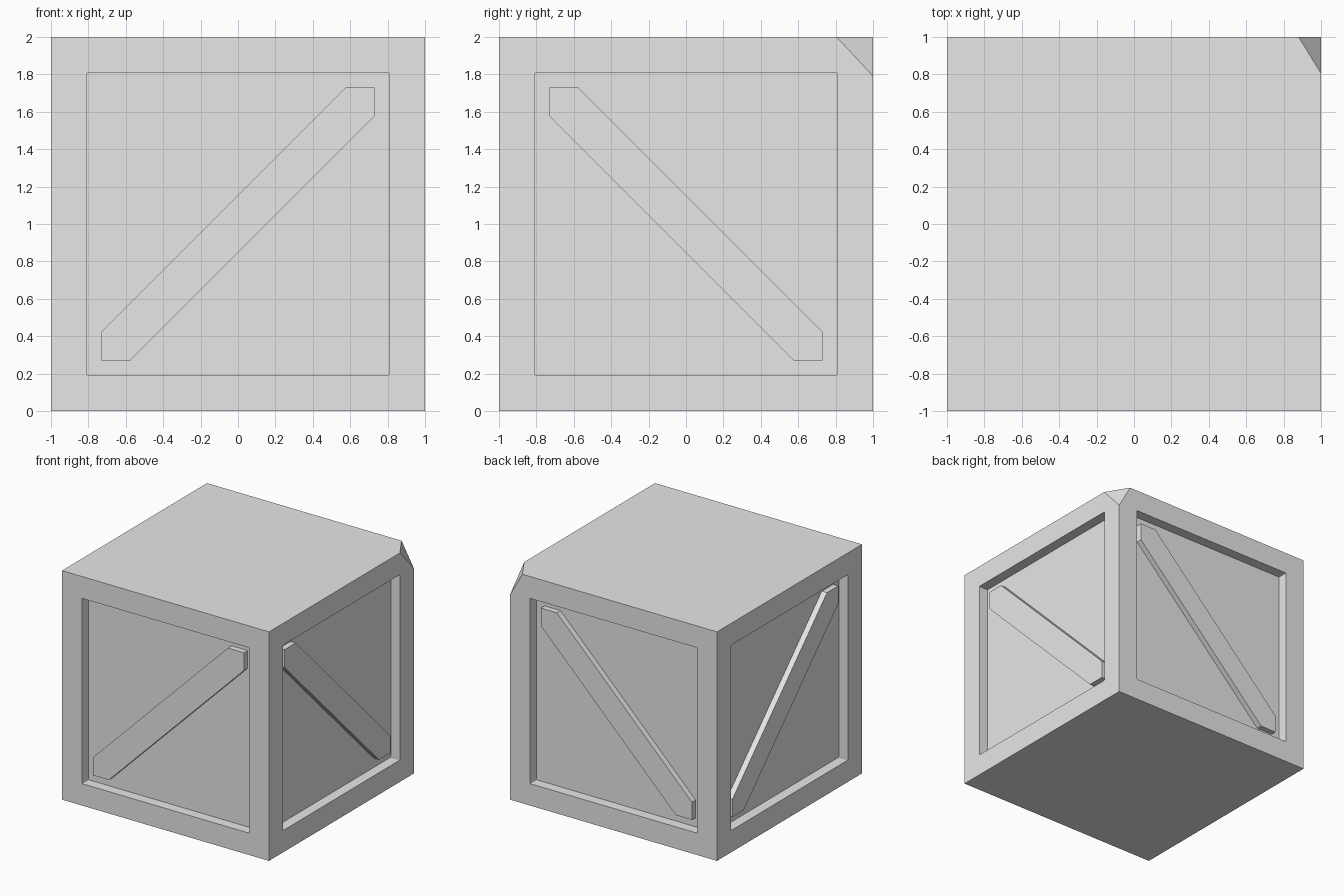
import bpy
import bmesh
from math import pi
from mathutils import Matrix, Vector

HALF = 1.0        # half the crate width
BORDER = 0.27     # frame board width
PANEL_IN = 0.09   # depth of the side panels
BRACE_IN = 0.04   # depth of the brace faces
BRACE_CUT = 0.155 # brace half width, measured along the frame

old = bpy.data.objects.get("Cube")
if old:
    bpy.data.objects.remove(old, do_unlink=True)

grey = bpy.data.materials.new("light grey")
grey.use_nodes = True
colour = (0.8, 0.8, 0.8, 1.0)
grey.diffuse_color = colour
grey.node_tree.nodes["Principled BSDF"].inputs["Base Color"].default_value = colour


def add_object(name, bm):
    bmesh.ops.recalc_face_normals(bm, faces=bm.faces)
    mesh = bpy.data.meshes.new(name)
    bm.to_mesh(mesh)
    bm.free()
    mesh.materials.append(grey)
    obj = bpy.data.objects.new(name, mesh)
    bpy.context.collection.objects.link(obj)
    return obj


# Crate body: four sides inset and pushed in to leave a frame
bm = bmesh.new()
bmesh.ops.create_cube(bm, size=2 * HALF, matrix=Matrix.Translation((0, 0, HALF)))
bm.normal_update()
sides = [f for f in bm.faces if abs(f.normal.z) < 0.5]
bmesh.ops.inset_individual(bm, faces=sides, thickness=BORDER)
panels = bmesh.ops.extrude_discrete_faces(bm, faces=sides)["faces"]
jamb_edges = []
for panel in panels:
    panel.normal_update()
    bmesh.ops.translate(bm, verts=panel.verts, vec=-PANEL_IN * panel.normal)
    for v in panel.verts:
        jamb_edges += [e for e in v.link_edges if e not in panel.edges[:]]

# Slightly eased corners of the openings
bmesh.ops.bevel(bm, geom=jamb_edges, offset=0.008, segments=2, profile=0.5,
                affect='EDGES')

# Chipped corner at the back left of the top
a = Vector((0.88, 1, 2))
b = Vector((1, 0.805, 2))
c = Vector((1, 1, 1.79))
normal = (b - a).cross(c - a).normalized()
if normal.z < 0:
    normal.negate()
cut = bmesh.ops.bisect_plane(bm, geom=bm.verts[:] + bm.edges[:] + bm.faces[:],
                             plane_co=a, plane_no=normal, clear_outer=True)
rim = [e for e in cut["geom_cut"] if isinstance(e, bmesh.types.BMEdge)]
bmesh.ops.holes_fill(bm, edges=rim, sides=0)
add_object("crate_body", bm)


# Diagonal braces: one outline, placed on all four sides
def add_brace(name, y, turn):
    bm = bmesh.new()
    w = HALF - BORDER
    s = w - BRACE_CUT
    outline = [(-w, -w), (-s, -w), (w, s), (w, w), (s, w), (-w, -s)]
    face = bm.faces.new([bm.verts.new((u, y, HALF + v)) for u, v in outline])
    solid = bmesh.ops.extrude_face_region(bm, geom=[face])["geom"]
    inward = -1 if y > 0 else 1
    bmesh.ops.translate(bm, verts=[v for v in solid if isinstance(v, bmesh.types.BMVert)],
                        vec=(0, inward * (PANEL_IN - BRACE_IN), 0))
    bmesh.ops.transform(bm, matrix=Matrix.Rotation(turn, 4, 'Z'), verts=bm.verts)
    add_object(name, bm)


outer = HALF - BRACE_IN
add_brace("front_brace", -outer, 0)
add_brace("back_brace", outer, 0)
add_brace("right_brace", -outer, -pi / 2)
add_brace("left_brace", outer, -pi / 2)
